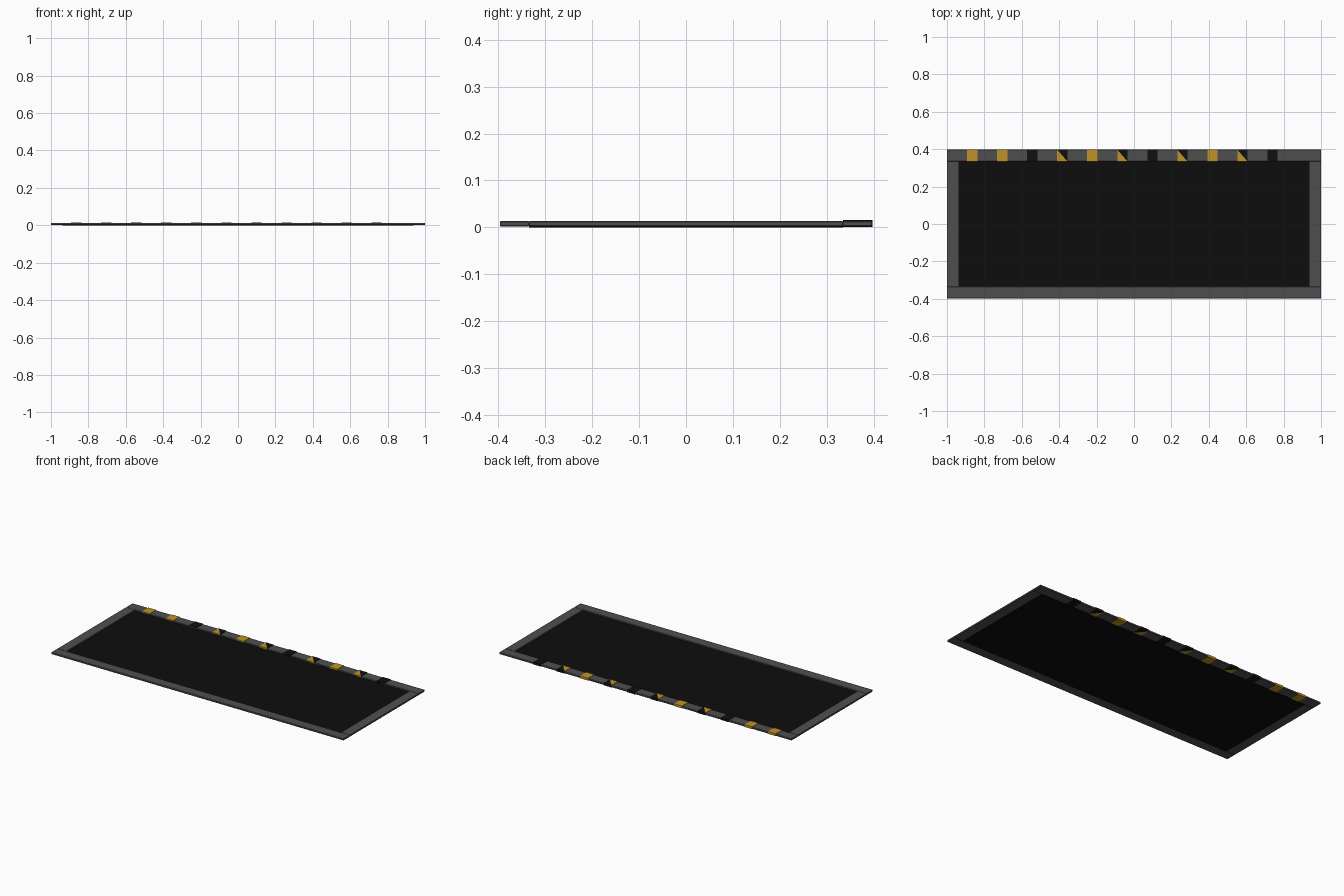
import bpy, bmesh

if "Cube" in bpy.data.objects:
    bpy.data.objects.remove(bpy.data.objects["Cube"])

def material(name, rgb):
    m = bpy.data.materials.new(name)
    m.diffuse_color = (*rgb, 1)
    m.use_nodes = True
    m.node_tree.nodes["Principled BSDF"].inputs["Base Color"].default_value = m.diffuse_color
    return m

GREY = material("frame grey", (0.078, 0.078, 0.078))
DARK = material("panel black", (0.004, 0.004, 0.004))
GOLD = material("warning yellow", (0.52, 0.29, 0.02))
BLACK = material("stripe black", (0.005, 0.005, 0.005))

def prism(name, outline, z0, z1, mat, bevel=0):
    """Extrude a flat outline from z0 to z1."""
    bm = bmesh.new()
    face = bm.faces.new([bm.verts.new((x, y, z0)) for x, y in outline])
    new = bmesh.ops.extrude_face_region(bm, geom=[face])["geom"]
    bmesh.ops.translate(bm, vec=(0, 0, z1 - z0),
                        verts=[v for v in new if isinstance(v, bmesh.types.BMVert)])
    bmesh.ops.recalc_face_normals(bm, faces=bm.faces)
    me = bpy.data.meshes.new(name)
    bm.to_mesh(me)
    bm.free()
    me.materials.append(mat)
    ob = bpy.data.objects.new(name, me)
    bpy.context.collection.objects.link(ob)
    if bevel:
        mod = ob.modifiers.new("soft edges", "BEVEL")
        mod.width = bevel
        mod.segments = 1
    return ob

def rect(x0, x1, y0, y1):
    return [(x0, y0), (x1, y0), (x1, y1), (x0, y1)]

W, D, B = 1.0, 0.397, 0.062      # half width, half depth, border width
Z0, Z1 = 0.002, 0.013

# dark floor panel
prism("panel", rect(-W + B, W - B, -D + B, D - B), 0, 0.006, DARK)

# border frame
prism("front_rail", rect(-W, W, -D, -D + B), Z0, Z1, GREY, 0.0015)
prism("back_rail", rect(-W, W, D - B, D), Z0, Z1, GREY, 0.0015)
for side, s in (("left", -1), ("right", 1)):
    xs = sorted((s * W, s * (W - B)))
    prism(side + "_rail", rect(*xs, -D + B, D - B), Z0, Z1, GREY, 0.0015)

# hazard stripes wrapped round the back rail; some are split on a diagonal
pattern = "YYBMYMBMYMB"
for i, kind in enumerate(pattern):
    cx = -0.865 + 0.1605 * i
    x0, x1, y0, y1 = cx - 0.027, cx + 0.027, D - B, D + 0.0005
    z0, z1 = 0.001, 0.0152
    name = f"stripe_{i + 1}"
    if kind == "M":
        prism(name + "_yellow", [(x0, y0), (x1, y0), (x0, y1)], z0, z1, GOLD)
        prism(name + "_black", [(x1, y0), (x1, y1), (x0, y1)], z0, z1, BLACK)
    else:
        prism(name, rect(x0, x1, y0, y1), z0, z1, GOLD if kind == "Y" else BLACK)
